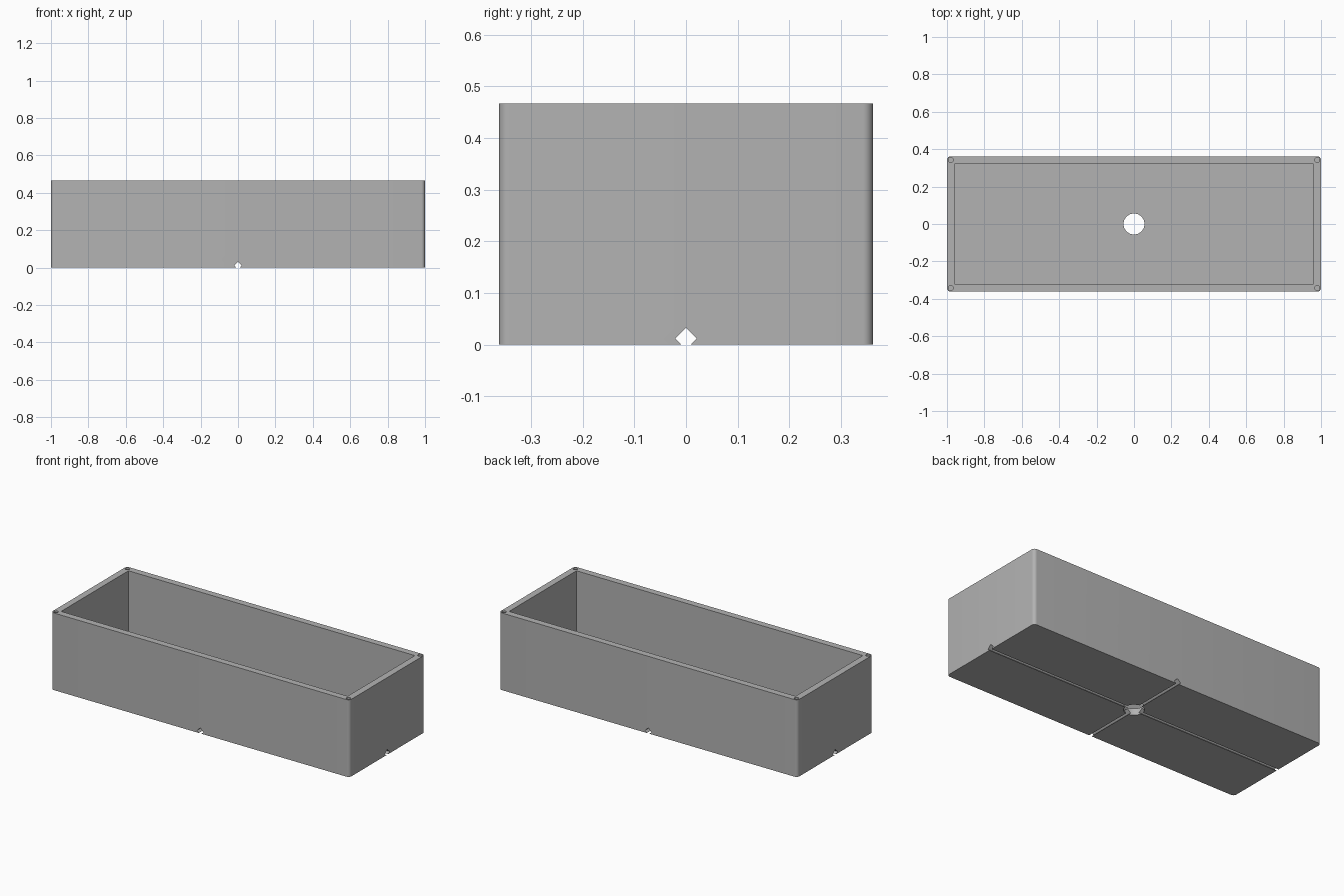
import bpy
import bmesh
import math

LENGTH, WIDTH, HEIGHT = 2.0, 0.724, 0.467
WALL, FLOOR, CORNER = 0.04, 0.04, 0.02

if "Cube" in bpy.data.objects:
    bpy.data.objects.remove(bpy.data.objects["Cube"], do_unlink=True)

grey = bpy.data.materials.new("plain grey")
grey.use_nodes = True
colour = (0.45, 0.45, 0.45, 1)
grey.diffuse_color = colour
grey.node_tree.nodes["Principled BSDF"].inputs["Base Color"].default_value = colour


def box(name, size, bottom, rounding=0):
    """Upright block centred in plan, with optional rounded vertical edges."""
    bm = bmesh.new()
    bmesh.ops.create_cube(bm, size=1)
    for v in bm.verts:
        v.co = (v.co.x * size[0], v.co.y * size[1], (v.co.z + 0.5) * size[2] + bottom)
    if rounding:
        upright = [e for e in bm.edges if abs(e.verts[0].co.z - e.verts[1].co.z) > 0.1]
        bmesh.ops.bevel(bm, geom=upright, offset=rounding, segments=8,
                        profile=0.5, affect='EDGES')
    mesh = bpy.data.meshes.new(name)
    bm.to_mesh(mesh)
    bm.free()
    obj = bpy.data.objects.new(name, mesh)
    bpy.context.collection.objects.link(obj)
    mesh.materials.append(grey)
    return obj


def rod(name, radius, length, location, rotation=(0, 0, 0), sides=32):
    bpy.ops.mesh.primitive_cylinder_add(vertices=sides, radius=radius, depth=length,
                                        location=location, rotation=rotation)
    obj = bpy.context.object
    obj.name = name
    obj.data.materials.append(grey)
    return obj


def cut(target, cutter):
    """Subtract the cutter from the target and discard it."""
    mod = target.modifiers.new("cut", 'BOOLEAN')
    mod.operation = 'DIFFERENCE'
    mod.solver = 'EXACT'
    mod.object = cutter
    bpy.context.view_layer.objects.active = target
    bpy.ops.object.modifier_apply(modifier=mod.name)
    bpy.data.objects.remove(cutter, do_unlink=True)


# Open trough
trough = box("planter_trough", (LENGTH, WIDTH, HEIGHT), 0, CORNER)
cut(trough, box("cavity", (LENGTH - 2 * WALL, WIDTH - 2 * WALL, HEIGHT), FLOOR))

# Diamond drainage grooves along and across the underside
quarter = math.pi / 2
cut(trough, rod("long_groove", 0.021, 2.2, (0, 0, 0.012), (0, quarter, 0), 4))
cut(trough, rod("cross_groove", 0.021, 1, (0, 0, 0.012), (quarter, 0, 0), 4))

# Central drain hole
cut(trough, rod("drain_hole", 0.056, 0.2, (0, 0, 0.02), sides=48))

# Blind peg holes in the rim corners
for sx in (-1, 1):
    for sy in (-1, 1):
        cut(trough, rod("peg_hole", 0.013, 0.1,
                        (sx * (LENGTH / 2 - 0.02), sy * (WIDTH / 2 - 0.02), HEIGHT), sides=24))

# Smooth round surfaces, crisp edges
bpy.ops.object.select_all(action='DESELECT')
trough.select_set(True)
bpy.context.view_layer.objects.active = trough
bpy.ops.object.shade_smooth_by_angle(angle=math.radians(30))
